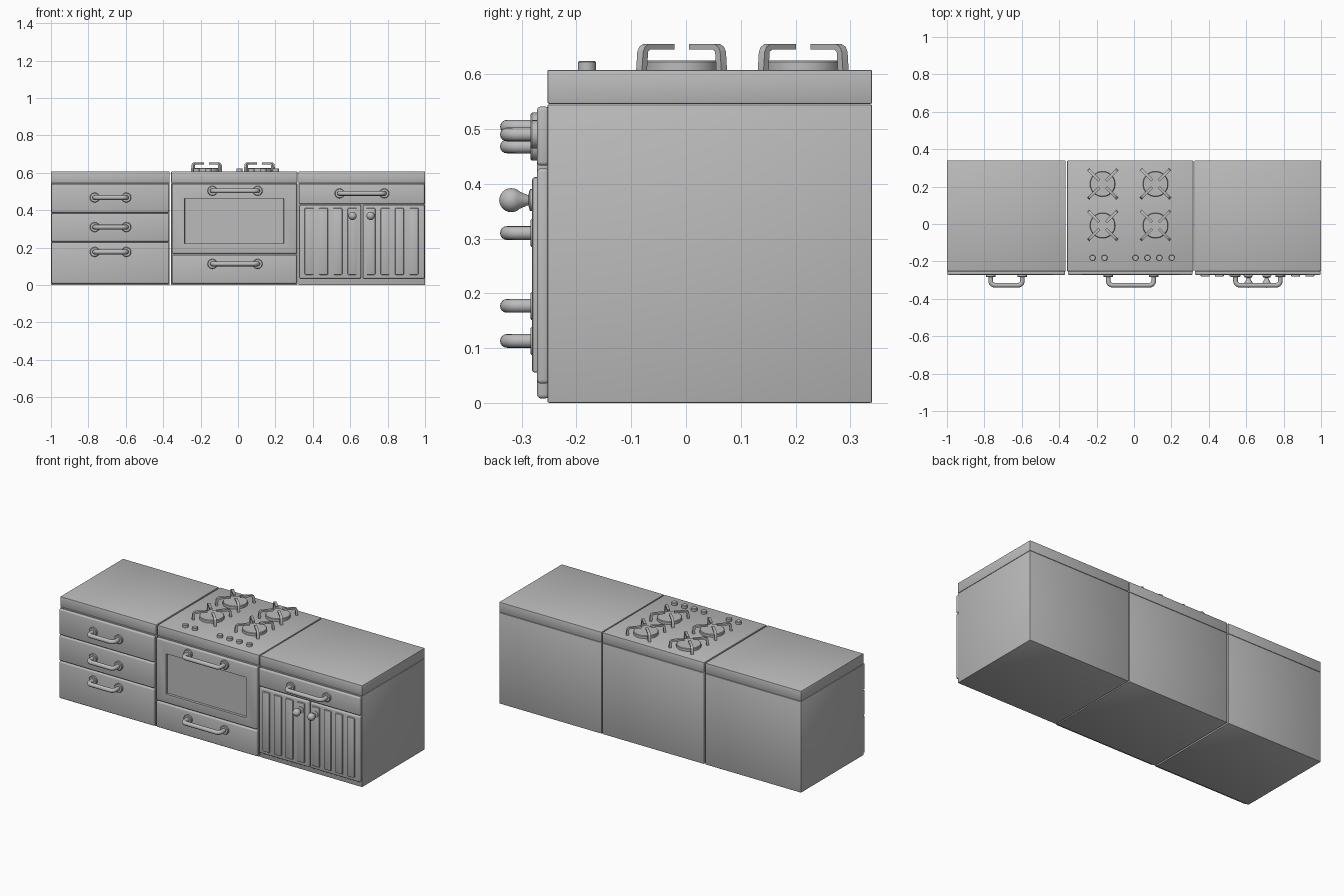
import bpy, bmesh, math
from mathutils import Vector, Matrix

cube = bpy.data.objects.get("Cube")
if cube:
    bpy.data.objects.remove(cube, do_unlink=True)

GREY = (0.5, 0.5, 0.5, 1)
grey = bpy.data.materials.new("plain grey")
grey.use_nodes = True
grey.diffuse_color = GREY
grey.node_tree.nodes["Principled BSDF"].inputs["Base Color"].default_value = GREY


def finish(bm, name, smooth=True):
    bmesh.ops.recalc_face_normals(bm, faces=bm.faces)
    mesh = bpy.data.meshes.new(name)
    bm.to_mesh(mesh)
    bm.free()
    mesh.materials.append(grey)
    ob = bpy.data.objects.new(name, mesh)
    bpy.context.collection.objects.link(ob)
    if smooth:
        bpy.ops.object.select_all(action='DESELECT')
        bpy.context.view_layer.objects.active = ob
        ob.select_set(True)
        bpy.ops.object.shade_smooth_by_angle(angle=math.radians(35))
    return ob


def box(name, x, y, z, bevel=0.003, segments=2, window=None):
    """Bevelled box from (low, high) pairs; window sinks a panel into the front."""
    bm = bmesh.new()
    bmesh.ops.create_cube(bm, size=1)
    for v in bm.verts:
        v.co = [a + (b - a) * (c + 0.5) for c, (a, b) in zip(v.co, (x, y, z))]
    bmesh.ops.bevel(bm, geom=bm.edges[:], offset=bevel, segments=segments,
                    profile=0.5, affect='EDGES')
    if window:
        (x0, x1), (z0, z1), depth = window
        front = min(bm.faces, key=lambda f: f.calc_center_median().y)
        bmesh.ops.inset_region(bm, faces=[front], thickness=0.01)
        for v in front.verts:
            v.co.x = x0 if v.co.x < (x0 + x1) / 2 else x1
            v.co.z = z0 if v.co.z < (z0 + z1) / 2 else z1
        bmesh.ops.inset_region(bm, faces=[front], thickness=0.002, depth=-depth)
    return finish(bm, name)


def turned(name, profile, at, axis='Z', steps=32):
    """Lathe a (radius, height) profile around Z, or around -Y for front parts."""
    bm = bmesh.new()
    verts = [bm.verts.new((r, 0, h)) for r, h in profile]
    edges = [bm.edges.new(p) for p in zip(verts, verts[1:])]
    bmesh.ops.spin(bm, geom=verts + edges, cent=(0, 0, 0), axis=(0, 0, 1),
                   angle=math.tau, steps=steps)
    bmesh.ops.remove_doubles(bm, verts=bm.verts, dist=1e-5)
    if axis == 'Y':
        bmesh.ops.rotate(bm, verts=bm.verts, matrix=Matrix.Rotation(math.pi / 2, 3, 'X'))
    bmesh.ops.translate(bm, verts=bm.verts, vec=at)
    return finish(bm, name)


def handle(name, x0, x1, z):
    """Bent round bar with a rosette at each foot."""
    bend, front, foot, r = 0.022, -0.327, -0.255, 0.0125
    path = [Vector((x0, foot, z))]
    for cx, start in ((x0 + bend, math.pi), (x1 - bend, 1.5 * math.pi)):
        for i in range(7):
            a = start + i * math.pi / 12
            path.append(Vector((cx + bend * math.cos(a), front + bend + bend * math.sin(a), z)))
    path.append(Vector((x1, foot, z)))
    bm = bmesh.new()
    rings = []
    for i, p in enumerate(path):
        t = (path[min(i + 1, len(path) - 1)] - path[max(i - 1, 0)]).normalized()
        side = t.cross(Vector((0, 0, 1)))
        rings.append([bm.verts.new(p + r * (side * math.cos(a) + Vector((0, 0, math.sin(a)))))
                      for a in (k * math.tau / 16 for k in range(16))])
    for a, b in zip(rings, rings[1:]):
        for k in range(16):
            bm.faces.new((a[k - 1], a[k], b[k], b[k - 1]))
    bm.faces.new(rings[0])
    bm.faces.new(rings[-1])
    finish(bm, name)
    for tag, x in (("right", x0), ("left", x1)):
        turned(f"{name}_rosette_{tag}",
               [(0, 0), (0.026, 0), (0.026, 0.011), (0.023, 0.014), (0, 0.014)],
               (x, -0.270, z), 'Y')


# Cabinet bodies and counter tops
DRAWERS, OVEN, CUPBOARD = (-1, -0.365), (-0.357, 0.317), (0.323, 1)
DEPTH = (-0.253, 0.34)
for name, span in (("drawer_unit", DRAWERS), ("oven_unit", OVEN), ("cupboard_unit", CUPBOARD)):
    box(name + "_body", span, DEPTH, (0, 0.545))
    box(name + "_top", span, DEPTH, (0.546, 0.608))

# Drawer unit fronts
FRONT = (-0.272, -0.25)
for i, (z, grip) in enumerate((((0.008, 0.228), 0.177), ((0.233, 0.383), 0.31),
                               ((0.388, 0.541), 0.468))):
    box(f"drawer_front_{i + 1}", (-0.997, -0.368), FRONT, z, 0.007, 3)
    handle(f"drawer_handle_{i + 1}", -0.766, -0.597, grip)

# Oven door with sunken window, and warming drawer
box("oven_door", (-0.353, 0.314), FRONT, (0.168, 0.541), 0.007, 3,
    window=((-0.286, 0.245), (0.222, 0.463), 0.012))
box("oven_drawer", (-0.353, 0.314), FRONT, (0.008, 0.162), 0.007, 3)
handle("oven_door_handle", -0.137, 0.105, 0.504)
handle("oven_drawer_handle", -0.137, 0.105, 0.113)

# Cupboard drawer and two slatted doors
box("cupboard_drawer", (0.326, 0.997), FRONT, (0.433, 0.541), 0.007, 3)
handle("cupboard_handle", 0.543, 0.782, 0.49)
for tag, x0, x1, slat0, knob in (("right", 0.328, 0.658, 0.380, 0.612),
                                 ("left", 0.667, 0.997, 0.710, 0.709)):
    box("cupboard_door_" + tag, (x0, x1), FRONT, (0.035, 0.428), 0.007, 3)
    for i in range(4):
        c = slat0 + i * 0.0768
        box(f"door_{tag}_slat_{i + 1}", (c - 0.024, c + 0.024), (-0.281, -0.262),
            (0.055, 0.412), 0.005, 2)
    ball = [(0.022 * math.sin(a), 0.048 - 0.022 * math.cos(a))
            for a in (math.pi * k / 12 for k in range(3, 13))]
    turned(f"door_{tag}_knob", [(0, 0), (0.02, 0), (0.02, 0.014), (0.009, 0.017)] + ball,
           (knob, -0.271, 0.37), 'Y')


# Burners with four bent grate arms each
def grate_arm(name, cx, cy, angle):
    """Flat bent strip, drawn in side profile as (radius, height) and given width."""
    profile = [(0.110, 0.606), (0.107, 0.641), (0.102, 0.650), (0.092, 0.655), (0.026, 0.655),
               (0.026, 0.645), (0.088, 0.645), (0.094, 0.641), (0.097, 0.606)]
    bm = bmesh.new()
    face = bm.faces.new([bm.verts.new((r, -0.0075, z)) for r, z in profile])
    side = bmesh.ops.extrude_face_region(bm, geom=[face])["geom"]
    bmesh.ops.translate(bm, vec=(0, 0.015, 0),
                        verts=[v for v in side if isinstance(v, bmesh.types.BMVert)])
    bmesh.ops.rotate(bm, verts=bm.verts, matrix=Matrix.Rotation(angle, 3, 'Z'))
    bmesh.ops.translate(bm, verts=bm.verts, vec=(cx, cy, 0))
    finish(bm, name)


for row, y in (("front", -0.008), ("back", 0.214)):
    for col, x in (("right", -0.168), ("left", 0.115)):
        turned(f"burner_{row}_{col}",
               [(0, -0.004), (0.068, -0.004), (0.068, 0.014), (0.065, 0.017), (0, 0.017)],
               (x, y, 0.608))
        for i in range(4):
            grate_arm(f"grate_{row}_{col}_arm_{i + 1}", x, y, math.pi / 4 + i * math.pi / 2)

# Hob controls
for i, x in enumerate((-0.222, -0.158, 0.008, 0.072, 0.136, 0.202)):
    turned(f"hob_knob_{i + 1}",
           [(0, -0.004), (0.0165, -0.004), (0.0165, 0.014), (0.014, 0.016), (0, 0.016)],
           (x, -0.181, 0.608), steps=20)
